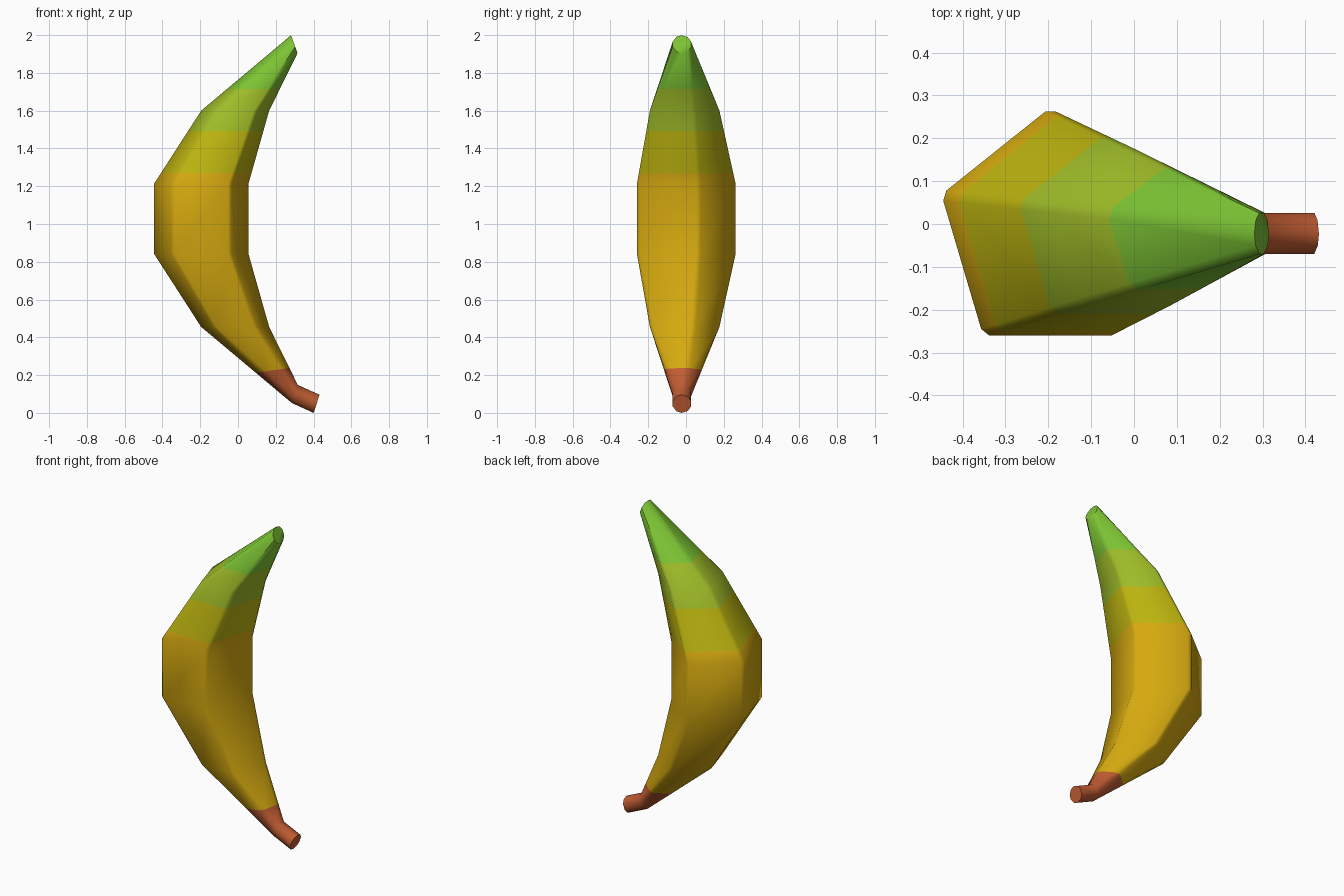
import bpy, bmesh, math
from mathutils import Vector

if "Cube" in bpy.data.objects:
    bpy.data.objects.remove(bpy.data.objects["Cube"])

# Rings along the fruit: x, z, tilt (deg), radius, width scale, corner chamfer
YC = -0.022
RINGS = [
    (0.416, 0.048, 72, 0.060, 1.00, 0.0215),
    (0.301, 0.100, 72, 0.060, 1.00, 0.0215),
    (-0.015, 0.455, 0, 0.209, 0.93, 0.0170),
    (-0.195, 0.843, 0, 0.294, 0.91, 0.0155),
    (-0.195, 1.212, 0, 0.294, 0.91, 0.0155),
    (-0.015, 1.600, 0, 0.209, 0.93, 0.0170),
    (0.298, 1.952, -70, 0.060, 1.00, 0.0215),
]


def ring_points(x, z, tilt, radius, scale, chamfer):
    """Pentagon with cut corners, turned about the y axis."""
    angles = [math.radians(18 + 72 * i) for i in range(5)]
    corners = [Vector((radius * math.cos(a), radius * math.sin(a))) for a in angles]
    points = []
    for i, c in enumerate(corners):
        for other in (corners[i - 1], corners[(i + 1) % 5]):
            points.append(c + (other - c).normalized() * chamfer)
    t = math.radians(tilt)
    return [Vector((x + p.x * scale * math.cos(t), YC + p.y,
                    z + p.x * scale * math.sin(t))) for p in points]


# Colours from the stem upwards
COLOURS = [
    ("stem brown", (0.527, 0.107, 0.032)),
    ("ripe yellow", (0.672, 0.402, 0.005)),
    ("olive yellow", (0.503, 0.456, 0.005)),
    ("yellow green", (0.342, 0.503, 0.021)),
    ("tip green", (0.202, 0.552, 0.034)),
]
# Colour borders: height at x = 0, slope along x
BORDERS = [(0.20, 0.14), (1.27, 0), (1.493, 0), (1.715, 0)]

# Loft the skin and close both ends
bm = bmesh.new()
rings = [[bm.verts.new(p) for p in ring_points(*r)] for r in RINGS]
for low, high in zip(rings, rings[1:]):
    for i in range(10):
        j = (i + 1) % 10
        bm.faces.new((low[i], low[j], high[j], high[i]))
bm.faces.new(rings[0])
bm.faces.new(rings[-1])

# Cut the skin at each colour border
for height, slope in BORDERS:
    bmesh.ops.bisect_plane(bm, geom=bm.verts[:] + bm.edges[:] + bm.faces[:],
                           plane_co=(0, 0, height), plane_no=(-slope, 0, 1))
bmesh.ops.recalc_face_normals(bm, faces=bm.faces[:])

# Colour each band by height
for f in bm.faces:
    c = f.calc_center_median()
    f.material_index = sum(c.z > h + s * c.x for h, s in BORDERS)

mesh = bpy.data.meshes.new("banana")
bm.to_mesh(mesh)
bm.free()
for name, rgb in COLOURS:
    m = bpy.data.materials.new(name)
    m.diffuse_color = (*rgb, 1)
    m.use_nodes = True
    m.node_tree.nodes["Principled BSDF"].inputs["Base Color"].default_value = m.diffuse_color
    mesh.materials.append(m)
banana = bpy.data.objects.new("banana", mesh)
bpy.context.collection.objects.link(banana)
bpy.context.view_layer.objects.active = banana
banana.select_set(True)
bpy.ops.object.shade_smooth_by_angle(angle=math.radians(50))
